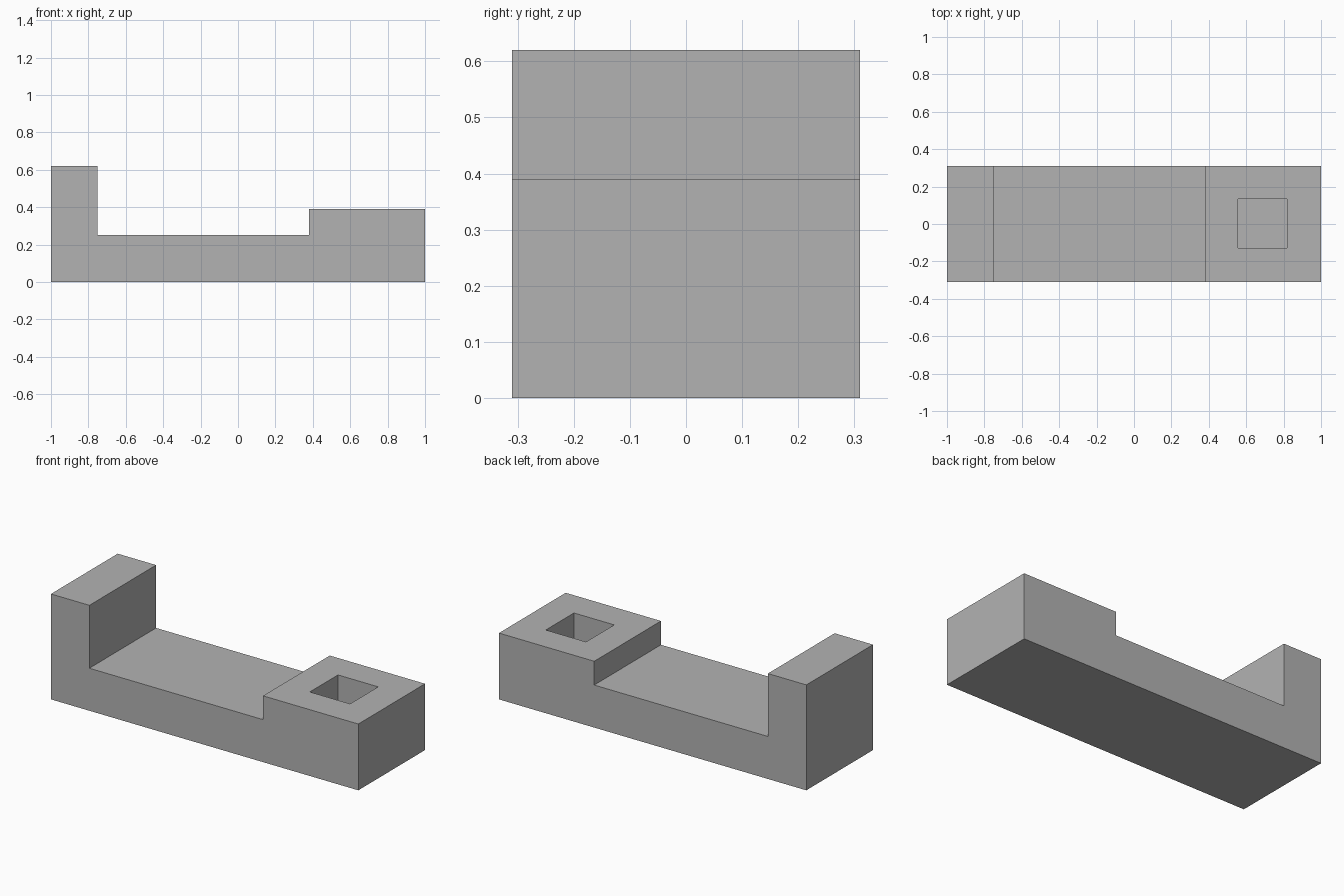
import bpy
import bmesh
from mathutils import Vector

cube = bpy.data.objects.get("Cube")
if cube:
    bpy.data.objects.remove(cube, do_unlink=True)

HALF_DEPTH = 0.31
BLOCK_TOP = 0.39
POCKET_CENTRE = Vector((0.687, 0.004, BLOCK_TOP))
POCKET_HALF = 0.131
POCKET_DEPTH = 0.26

# Single grey material
grey = bpy.data.materials.new("plain grey")
grey.use_nodes = True
colour = (0.45, 0.45, 0.45, 1)
grey.diffuse_color = colour
grey.node_tree.nodes["Principled BSDF"].inputs["Base Color"].default_value = colour

# Stepped side profile (x, z): tall end wall, low floor, raised block
profile = [(-1, 0), (1, 0), (1, BLOCK_TOP), (0.38, BLOCK_TOP),
           (0.38, 0.25), (-0.75, 0.25), (-0.75, 0.62), (-1, 0.62)]

bm = bmesh.new()
front = bm.faces.new([bm.verts.new((x, -HALF_DEPTH, z)) for x, z in profile])
sweep = bmesh.ops.extrude_face_region(bm, geom=[front], use_keep_orig=True)
moved = [v for v in sweep["geom"] if isinstance(v, bmesh.types.BMVert)]
bmesh.ops.translate(bm, verts=moved, vec=(0, 2 * HALF_DEPTH, 0))
bmesh.ops.recalc_face_normals(bm, faces=bm.faces[:])

# Square pocket sunk into the raised block
top = next(f for f in bm.faces
           if all(abs(v.co.z - BLOCK_TOP) < 1e-4 for v in f.verts))
bmesh.ops.inset_individual(bm, faces=[top], thickness=0.1)
middle = top.calc_center_median()
for v in top.verts:
    side = v.co - middle
    v.co = POCKET_CENTRE + Vector((POCKET_HALF if side.x > 0 else -POCKET_HALF,
                                   POCKET_HALF if side.y > 0 else -POCKET_HALF, 0))
bmesh.ops.inset_individual(bm, faces=[top], thickness=0, depth=0)
bmesh.ops.translate(bm, verts=top.verts[:], vec=(0, 0, -POCKET_DEPTH))
bm.normal_update()

mesh = bpy.data.meshes.new("stepped_base")
bm.to_mesh(mesh)
bm.free()
mesh.materials.append(grey)
base = bpy.data.objects.new("stepped_base", mesh)
bpy.context.collection.objects.link(base)
